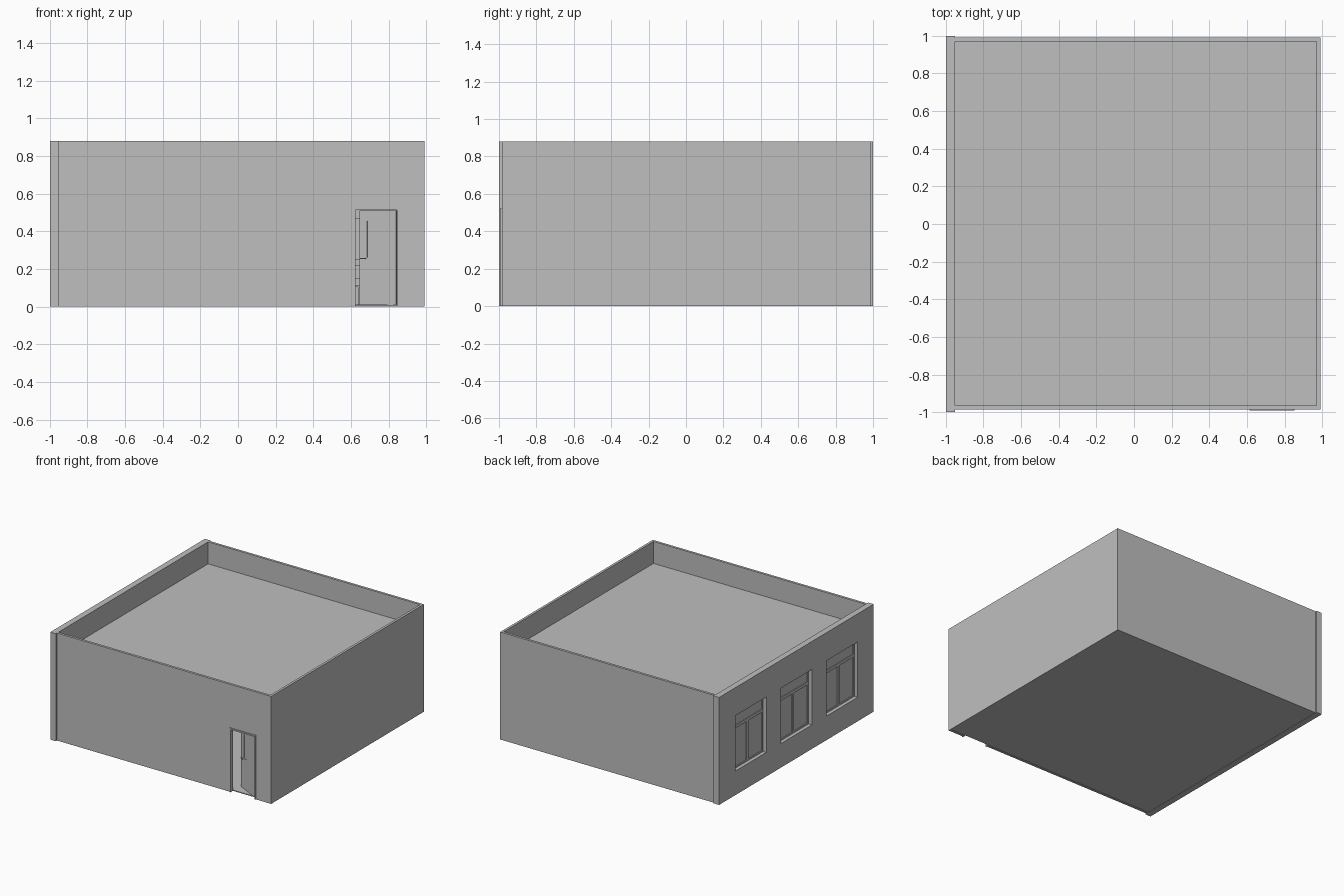
import bpy
import math
from mathutils import Matrix, Vector

default = bpy.data.objects.get("Cube")
if default:
    bpy.data.objects.remove(default, do_unlink=True)

grey = bpy.data.materials.new("plain grey")
grey.use_nodes = True
COLOUR = (0.52, 0.52, 0.52, 1)
grey.diffuse_color = COLOUR
grey.node_tree.nodes["Principled BSDF"].inputs["Base Color"].default_value = COLOUR


def box(name, x, y, z, place=None):
    """Box from (min, max) ranges, optionally moved by a matrix."""
    bpy.ops.mesh.primitive_cube_add(size=1)
    ob = bpy.context.object
    ob.name = name
    spans = (x, y, z)
    centre = Vector([(a + b) / 2 for a, b in spans])
    size = Matrix.Diagonal([b - a for a, b in spans] + [1])
    ob.data.transform(Matrix.Translation(centre) @ size)
    if place is not None:
        ob.data.transform(place)
    ob.data.materials.append(grey)
    return ob


def cut(target, cutters):
    """Cut openings, keeping the cutters hidden."""
    for cutter in cutters:
        mod = target.modifiers.new("opening", 'BOOLEAN')
        mod.operation = 'DIFFERENCE'
        mod.solver = 'EXACT'
        mod.object = cutter
        cutter.hide_render = True
        cutter.hide_viewport = True
        cutter.display_type = 'WIRE'


TOP = 0.88
FRONT, BACK = -0.985, 0.99

# Shell: three thin walls, one thick wall, floor and sunken roof
front_wall = box("front_wall", (-0.95, 0.99), (FRONT, -0.965), (0, TOP))
box("back_wall", (-0.95, 0.99), (0.97, BACK), (0, TOP))
box("left_wall", (0.97, 0.99), (-0.965, 0.97), (0, TOP))
window_wall = box("window_wall", (-1, -0.95), (-1, 1), (0, TOP))
box("floor", (-0.95, 0.97), (-0.965, 0.97), (0.003, 0.01))
box("roof", (-0.95, 0.97), (-0.965, 0.97), (0.67, 0.70))

# Doorway and its frame
D0, D1, DH = 0.615, 0.852, 0.525
cut(front_wall, [box("doorway_cutter", (D0, D1), (-1.1, -0.9), (-0.1, DH))])
for name, x in (("right", (D0, D0 + 0.01)), ("left", (D1 - 0.008, D1))):
    box(f"door_jamb_{name}", x, (-0.992, -0.96), (0, DH))
box("door_head", (D0, D1), (-0.992, -0.96), (DH - 0.012, DH))

# Door leaf, ajar inwards, hinged at its left edge
hinge = (Matrix.Translation((D1 - 0.01, -0.975, 0))
         @ Matrix.Rotation(math.radians(-27), 4, 'Z'))
leaf = box("door_leaf", (-0.218, 0), (-0.005, 0.005), (0.01, DH - 0.014), hinge)
cut(leaf, [box("door_glass_cutter", (-0.172, -0.133), (-0.05, 0.05),
               (0.26, 0.455), hinge)])
box("door_glass", (-0.172, -0.133), (-0.002, 0.002), (0.26, 0.455), hinge)
for name, y in (("outer", (-0.018, -0.012)), ("inner", (0.012, 0.018))):
    box(f"door_handle_{name}", (-0.208, -0.175), y, (0.252, 0.258), hinge)
box("door_handle_spindle", (-0.208, -0.202), (-0.018, 0.018), (0.252, 0.258), hinge)

# Windows: reveal, outer frame, transom, mullion and glass
W, Z0, Z1, ZT, BAR = 0.2, 0.197, 0.65, 0.535, 0.012
cutters = []
for i, cy in enumerate((0.59, 0, -0.59), 1):
    a, b = cy - W, cy + W
    cutters.append(box(f"window_cutter_{i}", (-1.1, -0.9), (a, b), (Z0, Z1)))
    depth = (-0.971, -0.955)
    parts = (
        ("sill", (a, b), (Z0, Z0 + BAR)),
        ("head", (a, b), (Z1 - BAR, Z1)),
        ("side_front", (a, a + BAR), (Z0 + BAR, Z1 - BAR)),
        ("side_back", (b - BAR, b), (Z0 + BAR, Z1 - BAR)),
        ("transom", (a + BAR, b - BAR), (ZT - BAR, ZT + BAR)),
        ("mullion", (cy - BAR, cy + BAR), (Z0 + BAR, ZT - BAR)),
    )
    for name, y, z in parts:
        box(f"window_{name}_{i}", depth, y, z)
    box(f"window_glass_{i}", (-0.965, -0.961), (a, b), (Z0, Z1))
cut(window_wall, cutters)


# Furniture inside
def legs(name, half_x, half_y, r, top, place):
    for i, (sx, sy) in enumerate(((-1, -1), (-1, 1), (1, -1), (1, 1)), 1):
        cx, cy = sx * half_x, sy * half_y
        box(f"{name}_leg_{i}", (cx - r, cx + r), (cy - r, cy + r), (0.01, top), place)


for i, x in enumerate((-0.5, 0.05, 0.6), 1):
    for j, y in enumerate((-0.45, 0.15), 1):
        place = Matrix.Translation((x, y, 0))
        tag = f"{i}_{j}"
        box(f"desk_top_{tag}", (-0.15, 0.15), (0.08, 0.24), (0.175, 0.187), place)
        legs(f"desk_{tag}", 0.14, 0.07, 0.006, 0.175, place @ Matrix.Translation((0, 0.16, 0)))
        box(f"chair_seat_{tag}", (-0.05, 0.05), (-0.05, 0.05), (0.105, 0.115), place)
        box(f"chair_back_{tag}", (-0.05, 0.05), (-0.05, -0.042), (0.15, 0.22), place)
        box(f"chair_post_{tag}", (-0.01, 0.01), (-0.05, -0.042), (0.115, 0.15), place)
        legs(f"chair_{tag}", 0.042, 0.042, 0.005, 0.105, place)
box("wall_board", (-0.4, 0.66), (0.958, 0.97), (0.25, 0.47))
